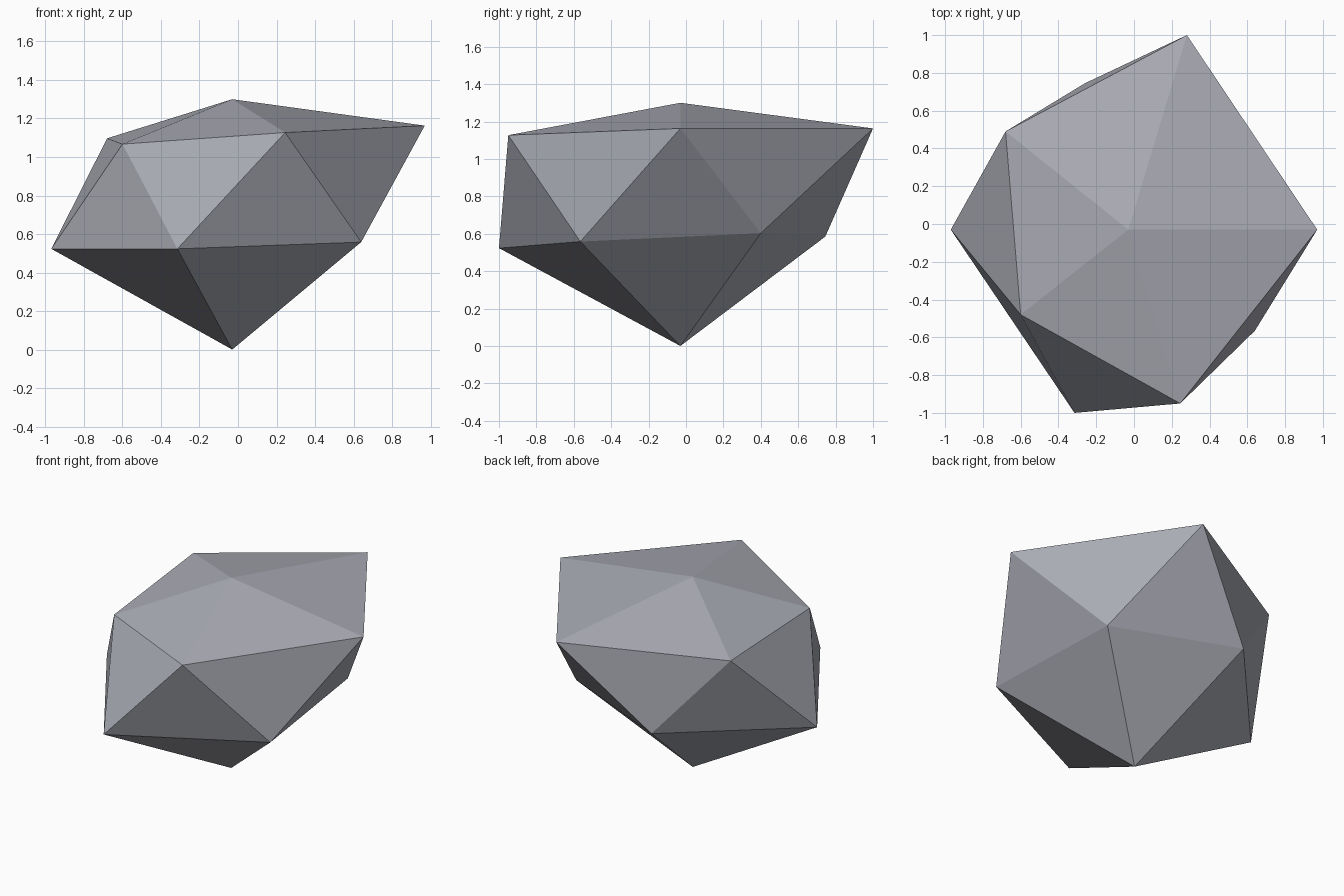
import bpy
import bmesh

default = bpy.data.objects.get("Cube")
if default:
    bpy.data.objects.remove(default, do_unlink=True)


def make_material(name, colour):
    mat = bpy.data.materials.new(name)
    mat.use_nodes = True
    mat.diffuse_color = colour
    mat.node_tree.nodes["Principled BSDF"].inputs["Base Color"].default_value = colour
    return mat


# Corners of the rock: two poles and two staggered rings of five
TOP = (-0.03, -0.03, 1.30)
BOTTOM = (-0.03, -0.03, 0.0)
UPPER = [(0.97, -0.03, 1.163), (0.28, 1.0, 1.163), (-0.68, 0.49, 1.097),
         (-0.6, -0.48, 1.067), (0.245, -0.95, 1.127)]
LOWER = [(0.55, 0.40, 0.603), (-0.26, 0.745, 0.585), (-0.97, -0.03, 0.523),
         (-0.315, -1.0, 0.523), (0.64, -0.565, 0.558)]

bm = bmesh.new()
top = bm.verts.new(TOP)
bottom = bm.verts.new(BOTTOM)
upper = [bm.verts.new(p) for p in UPPER]
lower = [bm.verts.new(p) for p in LOWER]

# Cap, zigzag belt and pointed base, one sector at a time
for i in range(len(upper)):
    j = (i + 1) % len(upper)
    bm.faces.new((top, upper[i], upper[j]))
    bm.faces.new((upper[i], lower[i], upper[j]))
    bm.faces.new((lower[i], lower[j], upper[j]))
    bm.faces.new((bottom, lower[j], lower[i]))

bmesh.ops.recalc_face_normals(bm, faces=bm.faces)
mesh = bpy.data.meshes.new("rock")
bm.to_mesh(mesh)
bm.free()

# Flat-shaded stone
mesh.materials.append(make_material("stone grey", (0.41, 0.42, 0.47, 1.0)))
rock = bpy.data.objects.new("rock", mesh)
bpy.context.collection.objects.link(rock)
